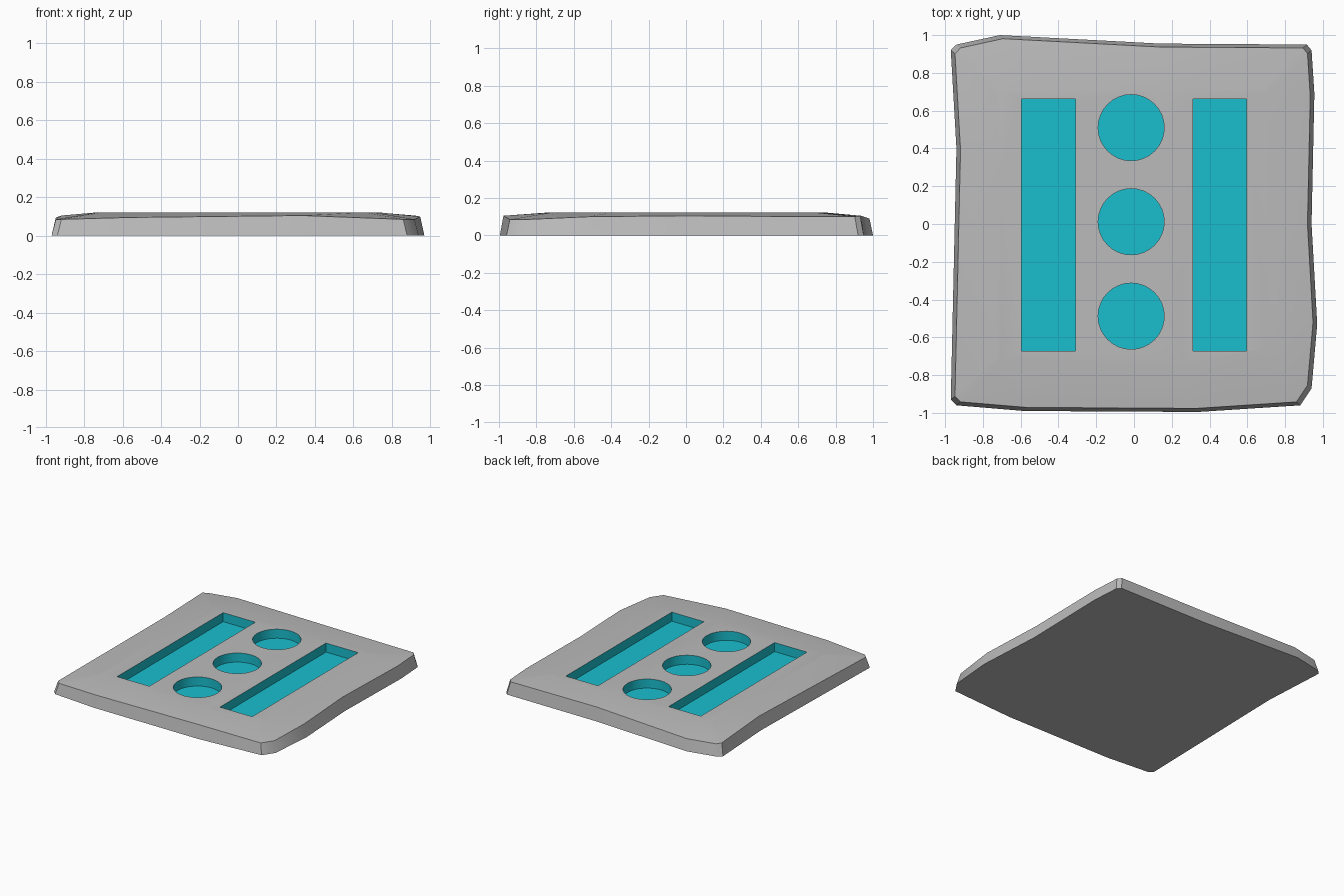
import bpy, bmesh
from mathutils import Vector

if "Cube" in bpy.data.objects:
    bpy.data.objects.remove(bpy.data.objects["Cube"])

# Irregular stone outline, counter-clockwise: x, y, rim height
OUTLINE = [(-.97, -.93, .085), (-.94, -.96, .085), (-.58, -.99, .095), (.34, -.995, .105),
           (.88, -.96, .085), (.94, -.87, .085), (.97, -.53, .10), (.94, 0, .105),
           (.955, .69, .10), (.94, .92, .10), (.915, .95, .10), (.14, .955, .105),
           (-.71, 1, .09), (-.94, .95, .09), (-.97, .92, .095), (-.94, .40, .105)]
TOP, FLOOR = .122, .05


def link_mesh(name, bm):
    mesh = bpy.data.meshes.new(name)
    bmesh.ops.recalc_face_normals(bm, faces=bm.faces)
    bm.to_mesh(mesh)
    bm.free()
    obj = bpy.data.objects.new(name, mesh)
    bpy.context.collection.objects.link(obj)
    return obj


def colour(name, rgba):
    mat = bpy.data.materials.new(name)
    mat.diffuse_color = rgba
    mat.use_nodes = True
    mat.node_tree.nodes["Principled BSDF"].inputs["Base Color"].default_value = mat.diffuse_color
    return mat


# Slab: tapered sides, gently domed border, flat centre
bm = bmesh.new()
rings = [[bm.verts.new((x, y, 0)) for x, y, z in OUTLINE],
         [bm.verts.new((x * .977, y * .981, z)) for x, y, z in OUTLINE],
         [bm.verts.new((x * .75, y * .75, TOP)) for x, y, z in OUTLINE]]
n = len(OUTLINE)
for low, high in zip(rings, rings[1:]):
    for i in range(n):
        j = (i + 1) % n
        bm.faces.new((low[i], low[j], high[j], high[i]))
bm.faces.new(rings[0][::-1])
bm.faces.new(rings[2])
slab = link_mesh("stone_slab", bm)
slab.data.materials.append(colour("stone", (.5, .5, .5, 1)))
slab.data.materials.append(colour("recess_cyan", (.01, .52, .62, 1)))

# Recess cutters: two long slots and three round wells
bm = bmesh.new()
for x in (-.453, .454):
    box = bmesh.ops.create_cube(bm, size=1)["verts"]
    bmesh.ops.scale(bm, vec=(.284, 1.335, .2), verts=box)
    bmesh.ops.translate(bm, vec=(x, -.005, FLOOR + .1), verts=box)
for y in (.51, .012, -.488):
    disc = bmesh.ops.create_cone(bm, cap_ends=True, segments=32, radius1=.175,
                                 radius2=.175, depth=.2)["verts"]
    bmesh.ops.translate(bm, vec=(-.015, y, FLOOR + .1), verts=disc)
cutter = link_mesh("recess_cutter", bm)
cutter.hide_render = True

mod = slab.modifiers.new("recesses", "BOOLEAN")
mod.operation = "DIFFERENCE"
mod.solver = "EXACT"
mod.object = cutter
bpy.context.view_layer.objects.active = slab
slab.select_set(True)
bpy.ops.object.modifier_apply(modifier=mod.name)
bpy.data.objects.remove(cutter)

# Recess walls and floors are cyan
for face in slab.data.polygons:
    c = face.center
    inside = abs(c.x) < .62 and abs(c.y) < .72 and .03 < c.z < TOP - .01
    face.material_index = 1 if inside else 0

bpy.ops.object.shade_smooth_by_angle(angle=.5)
